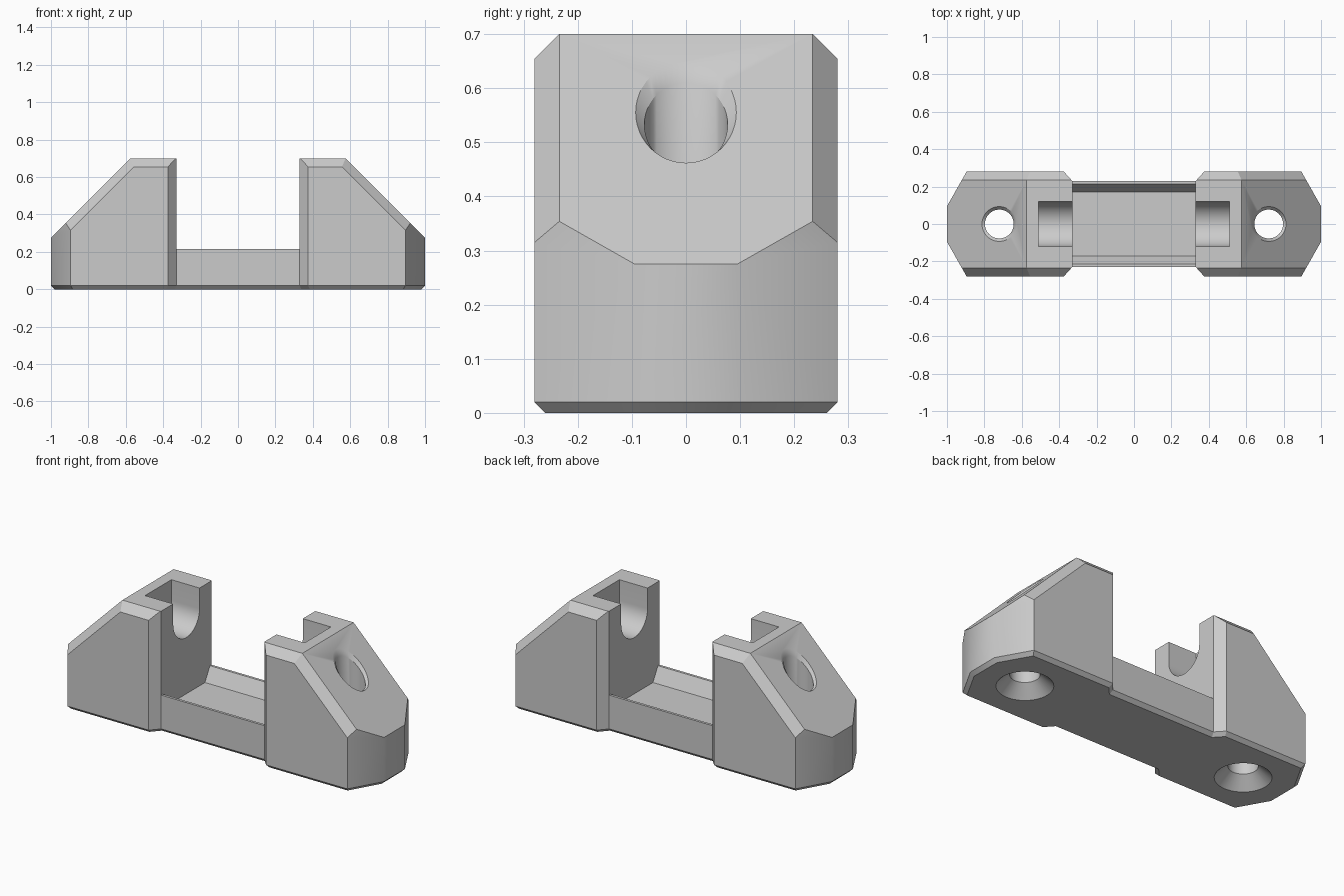
import bpy, bmesh, math
from mathutils import Vector

cube = bpy.data.objects.get("Cube")
if cube:
    bpy.data.objects.remove(cube, do_unlink=True)

grey = bpy.data.materials.new("light grey")
grey.use_nodes = True
colour = (0.6, 0.6, 0.6, 1)
grey.diffuse_color = colour
grey.node_tree.nodes["Principled BSDF"].inputs["Base Color"].default_value = colour


def prism(points, direction):
    """Closed prism from a flat outline swept along a direction."""
    bm = bmesh.new()
    face = bm.faces.new([bm.verts.new(p) for p in points])
    swept = bmesh.ops.extrude_face_region(bm, geom=[face])["geom"]
    bmesh.ops.translate(bm, vec=direction, verts=[v for v in swept if isinstance(v, bmesh.types.BMVert)])
    bmesh.ops.recalc_face_normals(bm, faces=bm.faces[:])
    return bm


def make_object(name, bm):
    bmesh.ops.recalc_face_normals(bm, faces=bm.faces[:])
    mesh = bpy.data.meshes.new(name)
    bm.to_mesh(mesh)
    bm.free()
    mesh.materials.append(grey)
    obj = bpy.data.objects.new(name, mesh)
    bpy.context.collection.objects.link(obj)
    return obj


def slice_off(bm, point, normal):
    """Remove everything beyond a plane and cap the cut."""
    cut = bmesh.ops.bisect_plane(bm, geom=bm.verts[:] + bm.edges[:] + bm.faces[:],
                                 plane_co=point, plane_no=normal, clear_outer=True)
    edges = [e for e in cut["geom_cut"] if isinstance(e, bmesh.types.BMEdge)]
    bmesh.ops.holes_fill(bm, edges=edges, sides=0)


def carve(body, cutter):
    mod = body.modifiers.new("carve", "BOOLEAN")
    mod.operation = "DIFFERENCE"
    mod.solver = "EXACT"
    mod.object = cutter
    bpy.context.view_layer.objects.active = body
    bpy.ops.object.modifier_apply(modifier=mod.name)
    bpy.data.objects.remove(cutter, do_unlink=True)


# Footprint with a narrow waist, swept to full height
HEIGHT, HALF, CHAMFER = 0.7, 0.28, 0.234
quarter = [(1, 0.095), (0.895, HALF), (0.375, HALF), (0.33, 0.23)]
right_side = [(x, -y) for x, y in reversed(quarter)] + quarter
outline = right_side + [(-x, -y) for x, y in right_side]
bm = prism([(x, y, 0) for x, y in outline], (0, 0, HEIGHT))

# Bottom edge chamfer
bottom = [e for e in bm.edges if all(abs(v.co.z) < 1e-5 for v in e.verts)]
bmesh.ops.bevel(bm, geom=bottom, offset=0.02, segments=1, affect="EDGES")

# Sloping ends, then chamfers along the top and the slopes
SLOPE = 1.275
for sx in (-1, 1):
    slice_off(bm, Vector((sx * (SLOPE - HEIGHT), 0, HEIGHT)), Vector((sx, 0, 1)))
for sy in (-1, 1):
    corner = Vector((0, sy * CHAMFER, HEIGHT))
    slice_off(bm, corner, Vector((0, sy, 1)))
    for sx in (-1, 1):
        corner.x = sx * (SLOPE - HEIGHT)
        slice_off(bm, corner, Vector((sx, sy * math.sqrt(2), 1)))
body = make_object("bracket_body", bm)

# Gap between the blocks with a shallow trough in the bar
half = [(0.17, 0.135), (0.215, 0.215), (0.4, 0.215), (0.4, 0.9)]
gap = half + [(-y, z) for y, z in reversed(half)]
carve(body, make_object("gap_cutter", prism([(-0.33, y, z) for y, z in gap], (0.66, 0, 0))))

RINGS = 48
for sx in (-1, 1):
    # Round-bottomed slot, open to the top and the gap
    arc = [math.pi * (1 + i / 24) for i in range(25)]
    slot = [(0.12 * math.cos(a), 0.58 + 0.12 * math.sin(a)) for a in arc]
    slot += [(0.12, 0.9), (-0.12, 0.9)]
    carve(body, make_object("slot_cutter", prism([(sx * 0.3, y, z) for y, z in slot], (sx * 0.21, 0, 0))))

    # Screw hole: countersunk below, edge chamfer following the slope above
    bm = bmesh.new()
    middle = 0.72
    top = SLOPE - middle
    loops = []
    for radius, z, tilt in ((0.157, -0.01, 0), (0.077, 0.065, 0), (0.077, top - 0.022, 1),
                            (0.093, top, 1), (0.093, top + 0.2, 1)):
        loop = []
        for i in range(RINGS):
            a = 2 * math.pi * i / RINGS
            dx = radius * math.cos(a)
            loop.append(bm.verts.new((sx * (middle + dx), radius * math.sin(a), z - tilt * dx)))
        loops.append(loop)
    for low, high in zip(loops, loops[1:]):
        for i in range(RINGS):
            j = (i + 1) % RINGS
            bm.faces.new((low[i], low[j], high[j], high[i]))
    bm.faces.new(loops[0])
    bm.faces.new(loops[-1])
    carve(body, make_object("hole_cutter", bm))

# Smooth rounded walls, keep chamfers crisp
bpy.ops.object.select_all(action="DESELECT")
body.select_set(True)
bpy.context.view_layer.objects.active = body
bpy.ops.object.shade_smooth_by_angle(angle=math.radians(30))
